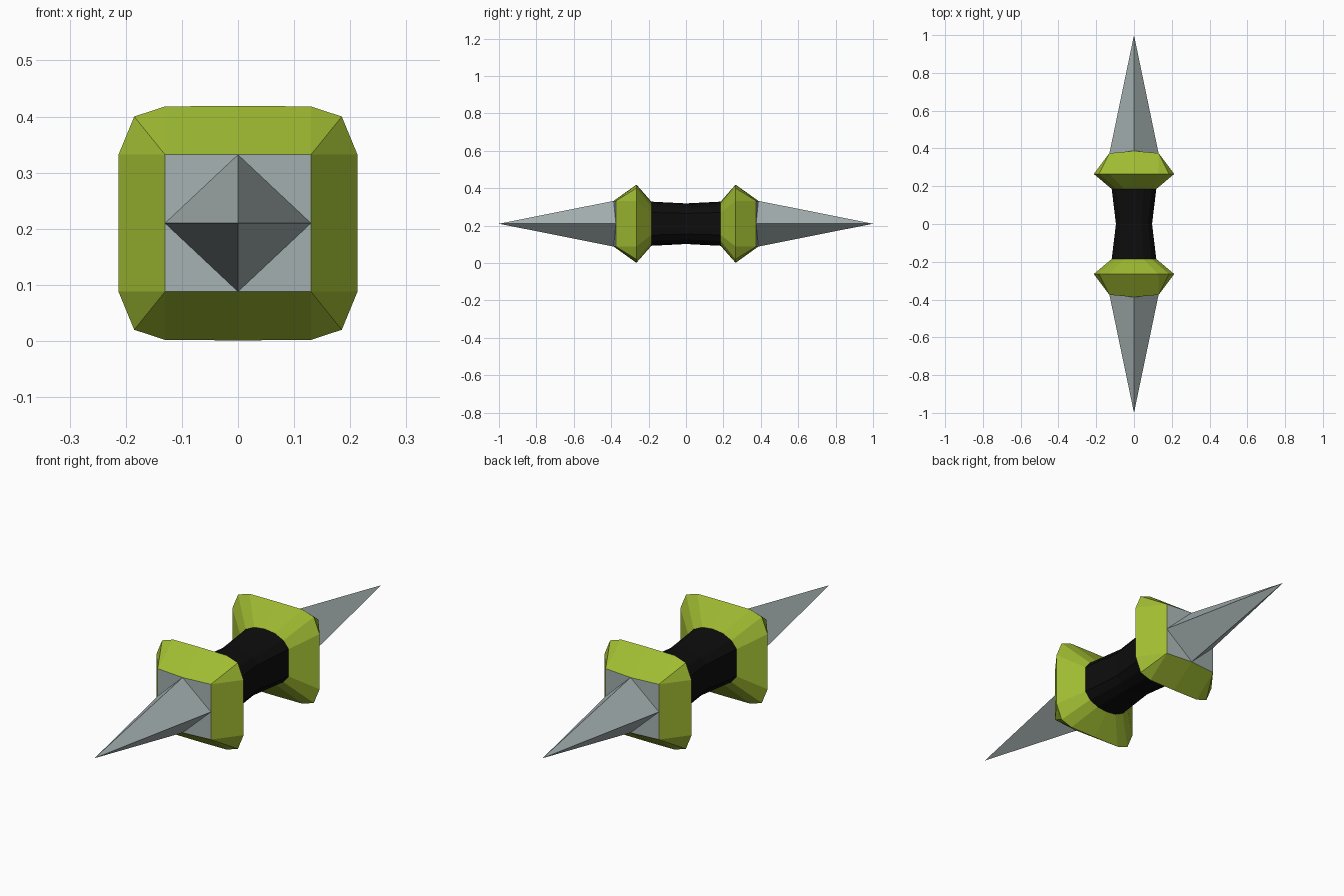
import bpy, bmesh

if "Cube" in bpy.data.objects:
    bpy.data.objects.remove(bpy.data.objects["Cube"])

CZ = 0.21  # height of the long axis


def material(name, rgb):
    m = bpy.data.materials.new(name)
    m.diffuse_color = (*rgb, 1)
    m.use_nodes = True
    m.node_tree.nodes["Principled BSDF"].inputs["Base Color"].default_value = m.diffuse_color
    return m


GREEN = material("lime green", (0.35, 0.50, 0.032))
GREY = material("steel grey", (0.38, 0.44, 0.44))
BLACK = material("grip black", (0.004, 0.004, 0.004))


def full_loop(quarter):
    """Mirror a quarter outline (x, y, z) into a closed loop around the y axis."""
    half = quarter + [(-x, y, z) for x, y, z in reversed(quarter[:-1])]
    return half + [(x, y, -z) for x, y, z in reversed(half[1:-1])]


def finish(bm, name, mat, end=1):
    for v in bm.verts:
        v.co.y *= end
        v.co.z += CZ
    bmesh.ops.remove_doubles(bm, verts=bm.verts, dist=1e-4)
    bmesh.ops.recalc_face_normals(bm, faces=bm.faces)
    me = bpy.data.meshes.new(name)
    bm.to_mesh(me)
    bm.free()
    me.materials.append(mat)
    ob = bpy.data.objects.new(name, me)
    bpy.context.collection.objects.link(ob)


def loft(name, mat, loops, end=1):
    bm = bmesh.new()
    rings = [[bm.verts.new(p) for p in full_loop(q)] for q in loops]
    for a, b in zip(rings, rings[1:]):
        n = len(a)
        for i in range(n):
            j = (i + 1) % n
            bm.faces.new((a[i], a[j], b[j], b[i]))
    bmesh.ops.remove_doubles(bm, verts=bm.verts, dist=1e-4)
    finish(bm, name, mat, end)


def at(y, outline, sx=1, sz=1):
    return [(x * sx, y, z * sz) for x, z in outline]


# Quarter outlines: rounded grip section and chamfered guard rim
grip = [(0.118, 0), (0.118, 0.06), (0.092, 0.092), (0.05, 0.112), (0, 0.118)]
rim = [(0.21, 0), (0.213, 0.122), (0.185, 0.19), (0.13, 0.208), (0, 0.209)]
rim[0] = (0.213, 0)
corner = (0.13, 0.375, 0.122)
side, top = (0.13, 0.375, 0), (0, 0.387, 0.122)

# Waisted grip
loft("grip", BLACK, [at(-0.185, grip), at(0, grip, 0.81, 0.92), at(0.185, grip)])

for end, label in ((-1, "front"), (1, "back")):
    # Guard collar: grip section out to the rim, then in to the square face
    loft(label + "_guard", GREEN,
         [at(0.185, grip), at(0.265, rim), [side, corner, corner, corner, top]], end)

    # Spike on a diamond base with corner plates
    bm = bmesh.new()
    ring = [bm.verts.new(p) for p in full_loop([side, corner, top])]
    tip = bm.verts.new((0, 1, 0))
    for i in range(0, 8, 2):
        a, c, b = ring[i], ring[i + 1], ring[(i + 2) % 8]
        bm.faces.new((a, b, tip))
        bm.faces.new((a, c, b))
    finish(bm, label + "_spike", GREY, end)
